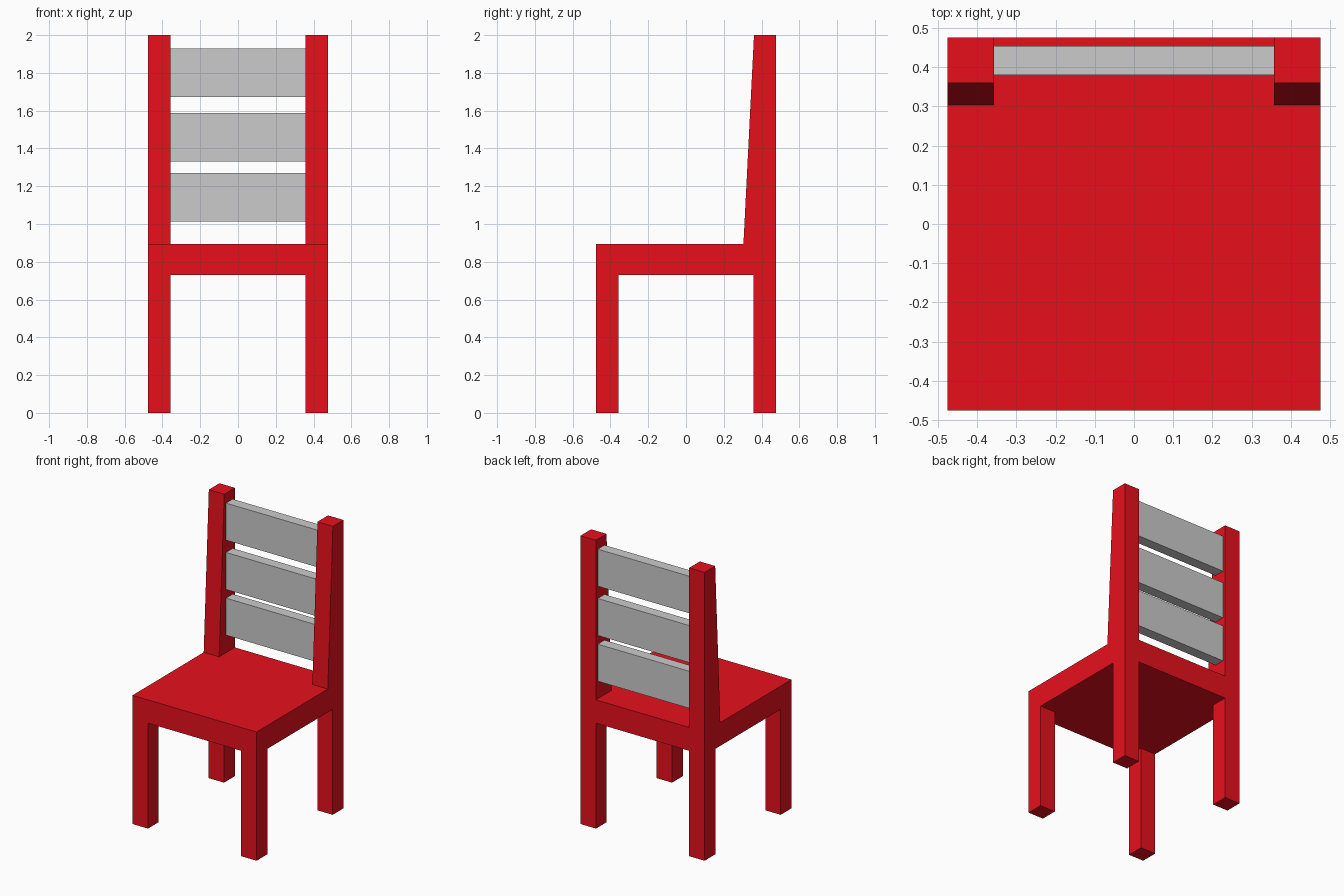
import bpy
import bmesh

if "Cube" in bpy.data.objects:
    bpy.data.objects.remove(bpy.data.objects["Cube"])

HALF = 0.476      # half width and depth of the chair
INNER = 0.358     # inner face of the legs
SEAT_Z = (0.731, 0.893)
TOP = 2.0

red = bpy.data.materials.new("red_paint")
red.diffuse_color = (0.8, 0.005, 0.012, 1)
red.use_nodes = True
red.node_tree.nodes["Principled BSDF"].inputs["Base Color"].default_value = red.diffuse_color


def extrude_profile(name, profile, x0, x1, material=None, mirror=False):
    """Extrude a (y, z) side profile from x0 to x1, optionally mirrored across x."""
    bm = bmesh.new()
    face = bm.faces.new([bm.verts.new((x0, y, z)) for y, z in profile])
    moved = bmesh.ops.extrude_face_region(bm, geom=[face], use_keep_orig=True)["geom"]
    verts = [g for g in moved if isinstance(g, bmesh.types.BMVert)]
    bmesh.ops.translate(bm, verts=verts, vec=(x1 - x0, 0, 0))
    bmesh.ops.recalc_face_normals(bm, faces=bm.faces)
    mesh = bpy.data.meshes.new(name)
    bm.to_mesh(mesh)
    bm.free()
    obj = bpy.data.objects.new(name, mesh)
    bpy.context.collection.objects.link(obj)
    if material:
        mesh.materials.append(material)
    if mirror:
        mod = obj.modifiers.new("mirror", 'MIRROR')
        mod.use_mirror_merge = False
    return obj


def rect(y0, y1, z0, z1):
    return [(y0, z0), (y1, z0), (y1, z1), (y0, z1)]


# Seat slab
extrude_profile("seat", rect(-HALF, HALF, *SEAT_Z), -HALF, HALF, red)

# Legs, mirrored left and right
extrude_profile("front_legs", rect(-HALF, -INNER, 0, SEAT_Z[0]), INNER, HALF, red, True)
extrude_profile("back_legs", rect(INNER, HALF, 0, SEAT_Z[0]), INNER, HALF, red, True)

# Back posts, tapering towards the top on the front side
post = [(0.304, SEAT_Z[1]), (HALF, SEAT_Z[1]), (HALF, TOP), (0.36, TOP)]
extrude_profile("back_posts", post, INNER, HALF, red, True)

# Grey back slats between the posts
for i, z in enumerate((1.014, 1.331, 1.673)):
    extrude_profile(f"back_slat_{i + 1}", rect(0.381, 0.455, z, z + 0.257), -INNER, INNER)
